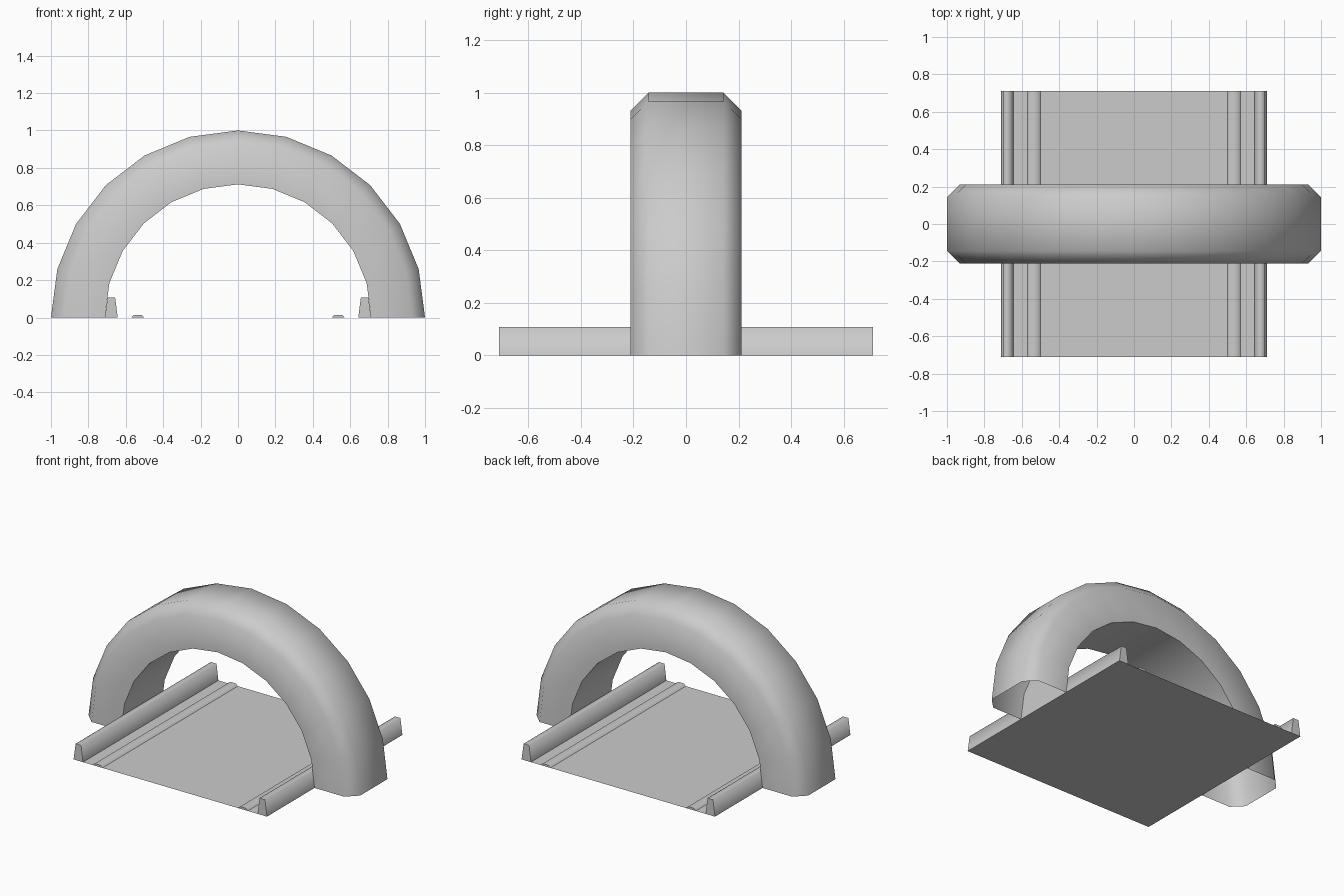
import bpy
import bmesh
from math import sin, cos, pi, radians

if "Cube" in bpy.data.objects:
    bpy.data.objects.remove(bpy.data.objects["Cube"])

HALF = 0.712  # half size of the floor, also the arch's inner radius


def finish(name, bm, angle=None):
    bmesh.ops.recalc_face_normals(bm, faces=bm.faces)
    mesh = bpy.data.meshes.new(name)
    bm.to_mesh(mesh)
    bm.free()
    obj = bpy.data.objects.new(name, mesh)
    bpy.context.collection.objects.link(obj)
    if angle:
        bpy.ops.object.select_all(action='DESELECT')
        obj.select_set(True)
        bpy.context.view_layer.objects.active = obj
        bpy.ops.object.shade_smooth_by_angle(angle=radians(angle))
    return obj


def strip(name, profile, side, angle):
    """Extrude an x/z profile along y, with closed ends and an open underside."""
    bm = bmesh.new()
    a, b = [[bm.verts.new((side * x, y, z)) for x, z in profile]
            for y in (-HALF, HALF)]
    for i in range(len(profile) - 1):
        bm.faces.new((a[i], a[i + 1], b[i + 1], b[i]))
    bm.faces.new(a)
    bm.faces.new(b[::-1])
    return finish(name, bm, angle)


# Arch: half ring with bevelled outer corners and open feet
section = [(HALF, -0.212), (0.93, -0.212), (1.0, -0.143),
           (1.0, 0.143), (0.93, 0.212), (HALF, 0.212)]
SEGMENTS = 12
bm = bmesh.new()
rings = []
for s in range(SEGMENTS + 1):
    t = pi * s / SEGMENTS
    rings.append([bm.verts.new((r * cos(t), y, r * sin(t))) for r, y in section])
for a, b in zip(rings, rings[1:]):
    for i in range(len(section)):
        j = (i + 1) % len(section)
        bm.faces.new((a[i], a[j], b[j], b[i]))
finish("arch", bm, 50)

# Floor: a single flat sheet
bm = bmesh.new()
bm.faces.new([bm.verts.new((x * HALF, y * HALF, 0))
              for x, y in ((-1, -1), (1, -1), (1, 1), (-1, 1))])
finish("floor", bm)

# Side rails and low floor ridges, mirrored left and right
rail = [(0.712, 0), (0.697, 0.108), (0.657, 0.108), (0.643, 0)]
ridge = [(0.57, 0), (0.556, 0.014), (0.514, 0.014), (0.5, 0)]
for label, side in (("left", -1), ("right", 1)):
    strip(label + "_rail", rail, side, 85)
    strip(label + "_floor_ridge", ridge, side, 60)
